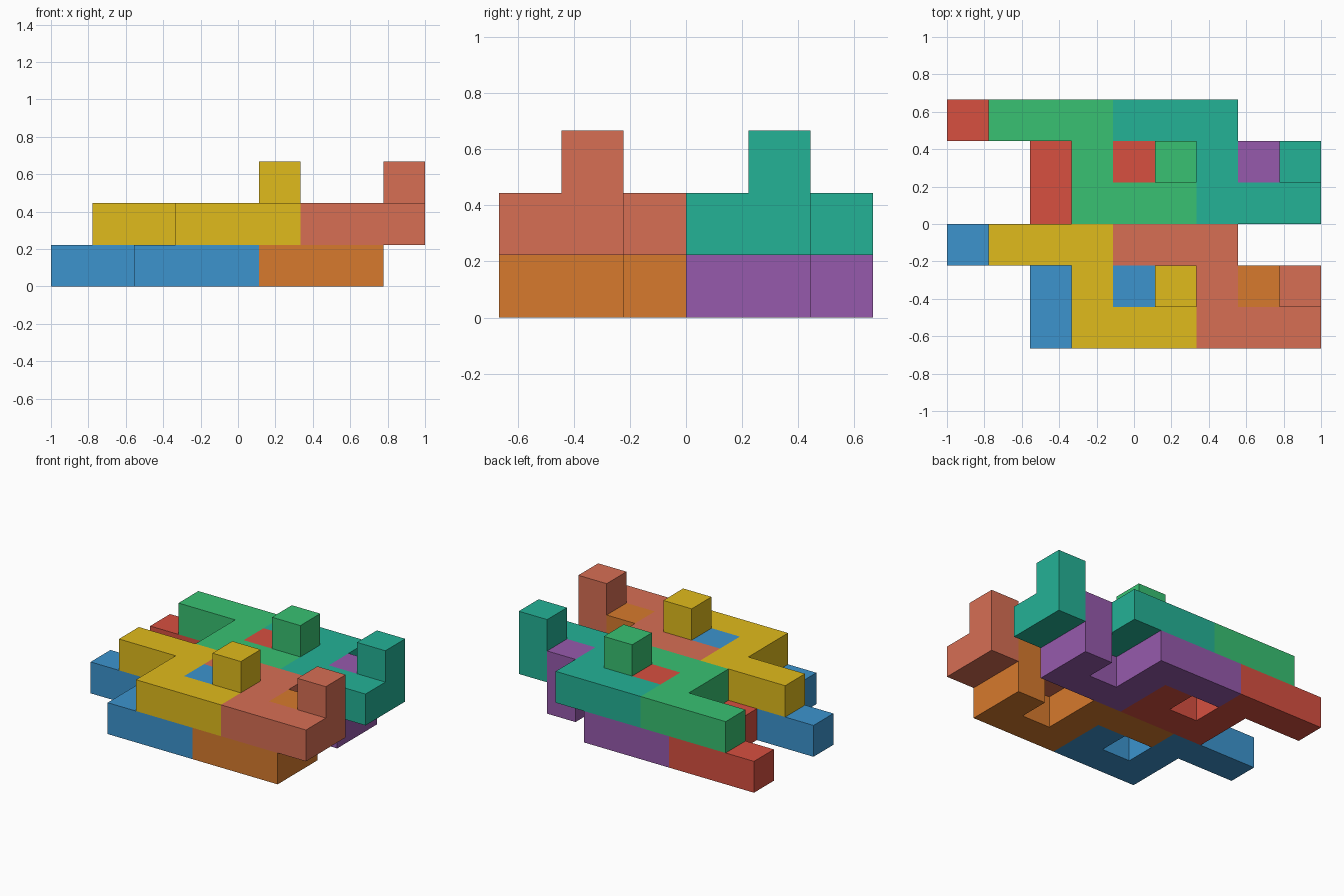
import bpy, bmesh
from mathutils import Vector, Color

if "Cube" in bpy.data.objects:
    bpy.data.objects.remove(bpy.data.objects["Cube"])

U = 2 / 9  # edge of one unit cube

# One interlocking piece: S-shaped base with an upright post at its end
CELLS = {(0, 2, 0), (1, 2, 0), (2, 2, 0), (2, 1, 0), (2, 0, 0),
         (3, 0, 0), (4, 0, 0), (4, 1, 0), (4, 1, 1)}


def piece(name, offset, rgb):
    bm = bmesh.new()
    for cell in CELLS:
        for axis in range(3):
            for side in (0, 1):
                near = list(cell)
                near[axis] += 2 * side - 1
                if tuple(near) in CELLS:
                    continue  # inner face
                ring = [(0, 0), (1, 0), (1, 1), (0, 1)]
                if not side:
                    ring.reverse()
                verts = []
                for a, b in ring:
                    p = list(cell)
                    p[axis] += side
                    p[(axis + 1) % 3] += a
                    p[(axis + 2) % 3] += b
                    verts.append(bm.verts.new(Vector(p) * U))
                bm.faces.new(verts)
    # Weld and merge coplanar squares into clean flat faces
    bmesh.ops.remove_doubles(bm, verts=bm.verts[:], dist=1e-4)
    bmesh.ops.dissolve_limit(bm, angle_limit=0.01, verts=bm.verts[:], edges=bm.edges[:])
    me = bpy.data.meshes.new(name)
    bm.to_mesh(me)
    bm.free()
    mat = bpy.data.materials.new(name)
    color = Color([c / 255 for c in rgb]).from_srgb_to_scene_linear()
    mat.diffuse_color = (*color, 1)
    mat.use_nodes = True
    mat.node_tree.nodes["Principled BSDF"].inputs["Base Color"].default_value = mat.diffuse_color
    me.materials.append(mat)
    ob = bpy.data.objects.new(name, me)
    ob.location = Vector(offset) * U + Vector((-1, -3 * U, 0))
    bpy.context.collection.objects.link(ob)


# Four pieces per row (two lower, two upper), repeated in a second row behind
STEPS = [("lower_left", 0, 0), ("lower_right", 3, 0), ("upper_left", 1, 1), ("upper_right", 4, 1)]
ROWS = [("front", 0, [(60, 148, 206), (215, 122, 45), (224, 187, 28), (215, 110, 84)]),
        ("back", 3, [(215, 80, 64), (150, 90, 172), (56, 193, 114), (36, 178, 150)])]
for row, y, colors in ROWS:
    for (step, x, z), color in zip(STEPS, colors):
        piece(f"{row}_{step}_piece", (x, y, z), color)
